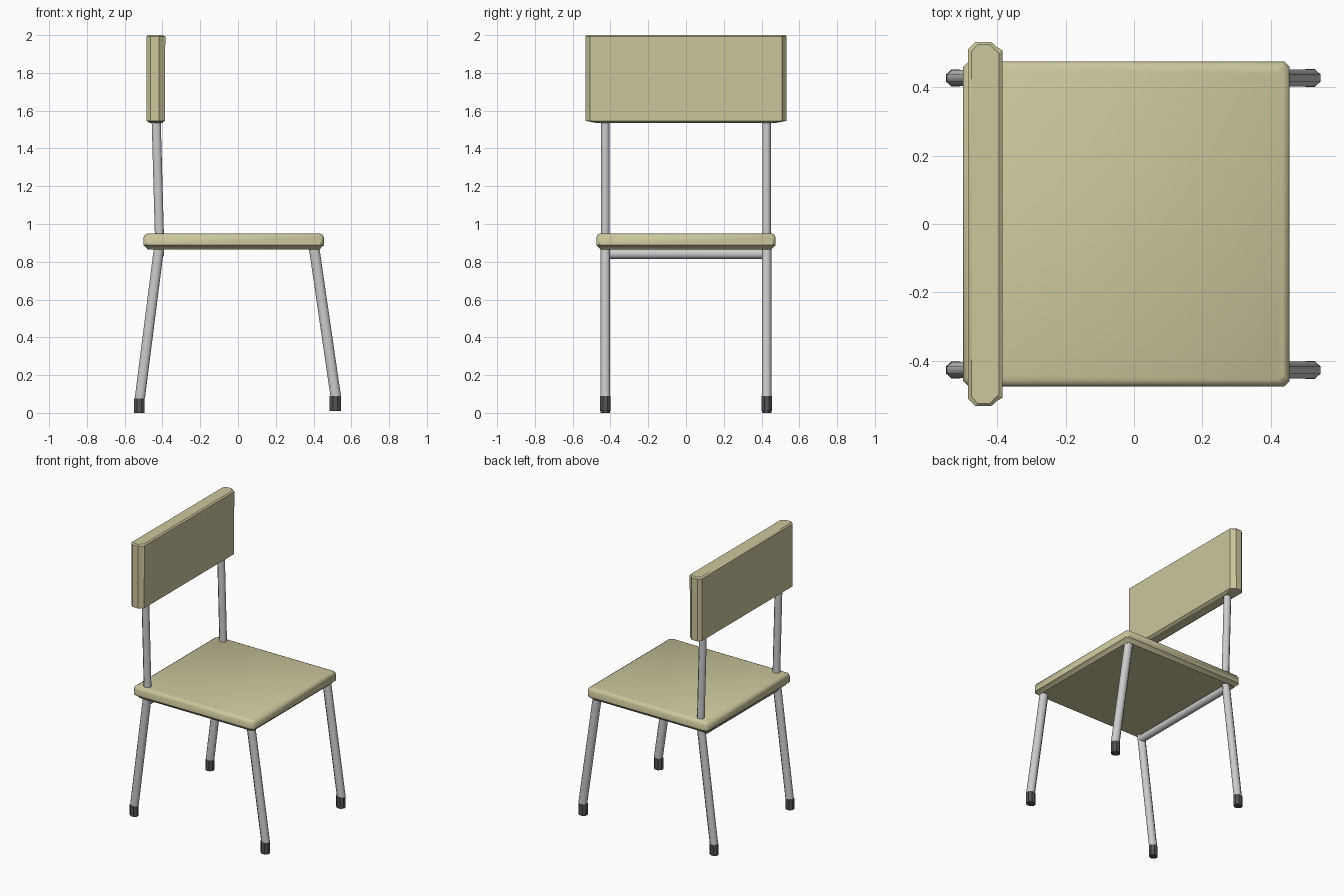
import bpy, bmesh, math

if "Cube" in bpy.data.objects:
    bpy.data.objects.remove(bpy.data.objects["Cube"])


def material(name, rgb):
    m = bpy.data.materials.new(name)
    m.diffuse_color = (*rgb, 1)
    m.use_nodes = True
    m.node_tree.nodes["Principled BSDF"].inputs["Base Color"].default_value = m.diffuse_color
    return m


OLIVE = material("olive_panel", (0.60, 0.57, 0.34))
DARK = material("dark_rubber", (0.09, 0.09, 0.09))


def loft(name, rings, mat=None, angle=30):
    """Skin a list of equal-length closed rings and cap both ends."""
    bm = bmesh.new()
    rows = [[bm.verts.new(p) for p in r] for r in rings]
    for a, b in zip(rows, rows[1:]):
        n = len(a)
        for i in range(n):
            bm.faces.new((a[i], a[(i + 1) % n], b[(i + 1) % n], b[i]))
    bm.faces.new(rows[0])
    bm.faces.new(rows[-1])
    bmesh.ops.recalc_face_normals(bm, faces=bm.faces)
    me = bpy.data.meshes.new(name)
    bm.to_mesh(me)
    bm.free()
    ob = bpy.data.objects.new(name, me)
    bpy.context.collection.objects.link(ob)
    if mat:
        me.materials.append(mat)
    bpy.context.view_layer.objects.active = ob
    ob.select_set(True)
    bpy.ops.object.shade_smooth_by_angle(angle=math.radians(angle))
    ob.select_set(False)
    return ob


def ring(x, y, z, rx, ry):
    # eight-sided horizontal section, flats facing the axes
    k = 1 / math.cos(math.pi / 8)
    return [(x + rx * k * math.cos((i + .5) * math.pi / 4),
             y + ry * k * math.sin((i + .5) * math.pi / 4), z) for i in range(8)]


def seat_ring(z, inset):
    # rectangle with clipped corners
    x0, x1, w, c = -0.50 + inset, 0.455 - inset, 0.475 - inset, 0.016
    return [(x0 + c, -w, z), (x1 - c, -w, z), (x1, -w + c, z), (x1, w - c, z),
            (x1 - c, w, z), (x0 + c, w, z), (x0, w - c, z), (x0, -w + c, z)]


# Seat with rounded rim
loft("seat", [seat_ring(z, i) for z, i in
              ((0.865, 0.022), (0.873, 0.017), (0.888, 0.0), (0.928, 0.0),
               (0.943, 0.007), (0.95, 0.02))], OLIVE, 40)

# Backrest: chamfered plan with thin top and bottom rims
half = [(-0.485, 0.512), (-0.463, 0.533), (-0.418, 0.533), (-0.400, 0.517), (-0.385, 0.508)]
plan = half + [(x, -y) for x, y in reversed(half)]


def back_ring(z, sx, sy):
    return [(-0.435 + (x + 0.435) * sx, y * sy, z) for x, y in plan]


loft("backrest", [back_ring(1.535, 0.66, 0.89), back_ring(1.546, 0.97, 1),
                  back_ring(1.992, 1, 1), back_ring(2.0, 0.8, 0.985)], OLIVE)

# Legs, feet and uprights on both sides
for side, s in (("left", -1), ("right", 1)):
    y = 0.427 * s
    loft("front_leg_" + side, [ring(0.517, y, 0.09, 0.028, 0.025),
                               ring(0.402, y, 0.88, 0.028, 0.025)], None, 50)
    loft("front_foot_" + side, [ring(0.515, y, 0.01, 0.030, 0.027),
                                ring(0.515, y, 0.09, 0.030, 0.027)], DARK)
    loft("back_leg_" + side, [ring(-0.52, y, 0.075, 0.027, 0.023),
                              ring(-0.415, y, 0.90, 0.027, 0.023)], None, 50)
    loft("back_foot_" + side, [ring(-0.522, y, 0.0, 0.028, 0.025),
                               ring(-0.522, y, 0.075, 0.028, 0.025)], DARK)
    loft("back_upright_" + side, [ring(-0.415, y, 0.90, 0.024, 0.022),
                                  ring(-0.434, y, 1.58, 0.024, 0.022)], None, 50)

# Cross bar under the rear of the seat
loft("rear_crossbar", [[(-0.418 + u, y, 0.842 + v) for u, v, _ in ring(0, 0, 0, 0.026, 0.026)]
                       for y in (-0.427, 0.427)], None, 50)
